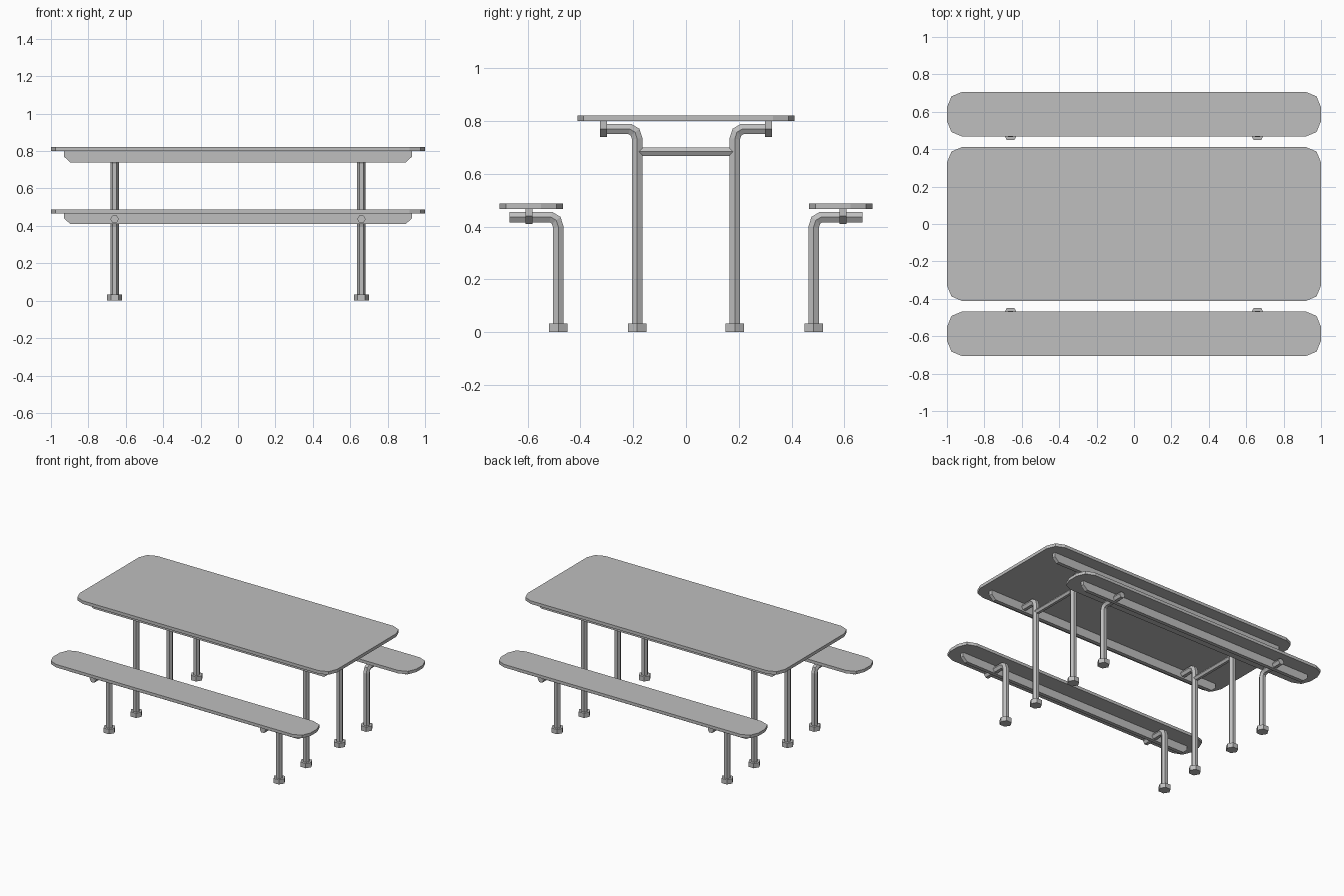
import bpy
import bmesh
from math import pi, cos, sin
from mathutils import Vector

cube = bpy.data.objects.get("Cube")
if cube:
    bpy.data.objects.remove(cube, do_unlink=True)

# One painted metal grey for everything
GREY = (0.52, 0.52, 0.52, 1)
metal = bpy.data.materials.new("grey_metal")
metal.use_nodes = True
metal.diffuse_color = GREY
metal.node_tree.nodes["Principled BSDF"].inputs["Base Color"].default_value = GREY


def finish(name, bm):
    bmesh.ops.recalc_face_normals(bm, faces=bm.faces)
    mesh = bpy.data.meshes.new(name)
    bm.to_mesh(mesh)
    bm.free()
    mesh.materials.append(metal)
    obj = bpy.data.objects.new(name, mesh)
    bpy.context.collection.objects.link(obj)
    return obj


def prism(name, points, depth):
    """Extrude a closed outline of 3D points along a vector."""
    bm = bmesh.new()
    face = bm.faces.new([bm.verts.new(p) for p in points])
    result = bmesh.ops.extrude_face_region(bm, geom=[face], use_keep_orig=True)
    moved = [v for v in result["geom"] if isinstance(v, bmesh.types.BMVert)]
    bmesh.ops.translate(bm, verts=moved, vec=depth)
    return finish(name, bm)


def board(name, y, half_width, bottom, top, radius=0.083):
    """Flat slab with rounded corners of two segments each."""
    points = []
    for i, (sx, sy) in enumerate([(1, 1), (-1, 1), (-1, -1), (1, -1)]):
        for step in range(3):
            a = i * pi / 2 + step * pi / 4
            points.append((sx * (1 - radius) + radius * cos(a),
                           y + sy * (half_width - radius) + radius * sin(a), bottom))
    return prism(name, points, (0, 0, top - bottom))


def rail(name, y, bottom, top):
    """Long support bar with chamfered lower ends."""
    mid = bottom + 0.03
    outline = [(-0.93, top), (-0.93, mid), (-0.897, bottom),
               (0.897, bottom), (0.93, mid), (0.93, top)]
    return prism(name, [(x, y - 0.013, z) for x, z in outline], (0, 0.026, 0))


def tube(name, x, path, radius=0.0225):
    """Six-sided tube swept along a path in the y-z plane, with mitred bends."""
    pts = [Vector(p) for p in path]
    dirs = [(b - a).normalized() for a, b in zip(pts, pts[1:])]
    bm = bmesh.new()
    rings = []
    for i, p in enumerate(pts):
        before, after = dirs[max(i - 1, 0)], dirs[min(i, len(dirs) - 1)]
        tangent = (before + after).normalized()
        normal = Vector((-tangent.y, tangent.x)) / tangent.dot(before)
        ring = []
        for k in range(6):
            q = p + normal * radius * sin(k * pi / 3)
            ring.append(bm.verts.new((x + radius * cos(k * pi / 3), q.x, q.y)))
        rings.append(ring)
    for a, b in zip(rings, rings[1:]):
        for k in range(6):
            n = (k + 1) % 6
            bm.faces.new((a[k], a[n], b[n], b[k]))
    bm.faces.new(rings[0])
    bm.faces.new(rings[-1])
    return finish(name, bm)


def bent_leg(name, x, side, y, arm_end, arm_z):
    """Upright post bending outwards into a support arm, with a foot."""
    path = [(y, 0.02), (y, arm_z - 0.037), (y + 0.008, arm_z - 0.012),
            (y + 0.028, arm_z), (arm_end, arm_z)]
    tube(name, x, [(side * py, z) for py, z in path])
    tube(name + "_foot", x, [(side * y, 0), (side * y, 0.033)], 0.04)


# Table top and the two bench seats
board("table_top", 0, 0.412, 0.80, 0.822)
for side, where in ((-1, "front"), (1, "back")):
    board(where + "_seat", side * 0.587, 0.12, 0.467, 0.488)
    rail(where + "_seat_rail", side * 0.595, 0.41, 0.467)
    rail(where + "_table_rail", side * 0.3125, 0.74, 0.80)

# Legs at both ends, with a crossbar joining each pair of table legs
for x, end in ((-0.66, "right"), (0.66, "left")):
    for side, where in ((-1, "front"), (1, "back")):
        bent_leg(f"{where}_{end}_table_leg", x, side, 0.185, 0.322, 0.77)
        bent_leg(f"{where}_{end}_seat_leg", x, side, 0.484, 0.67, 0.436)
    tube(end + "_crossbar", x, [(-0.182, 0.684), (0.182, 0.684)], 0.0185)
